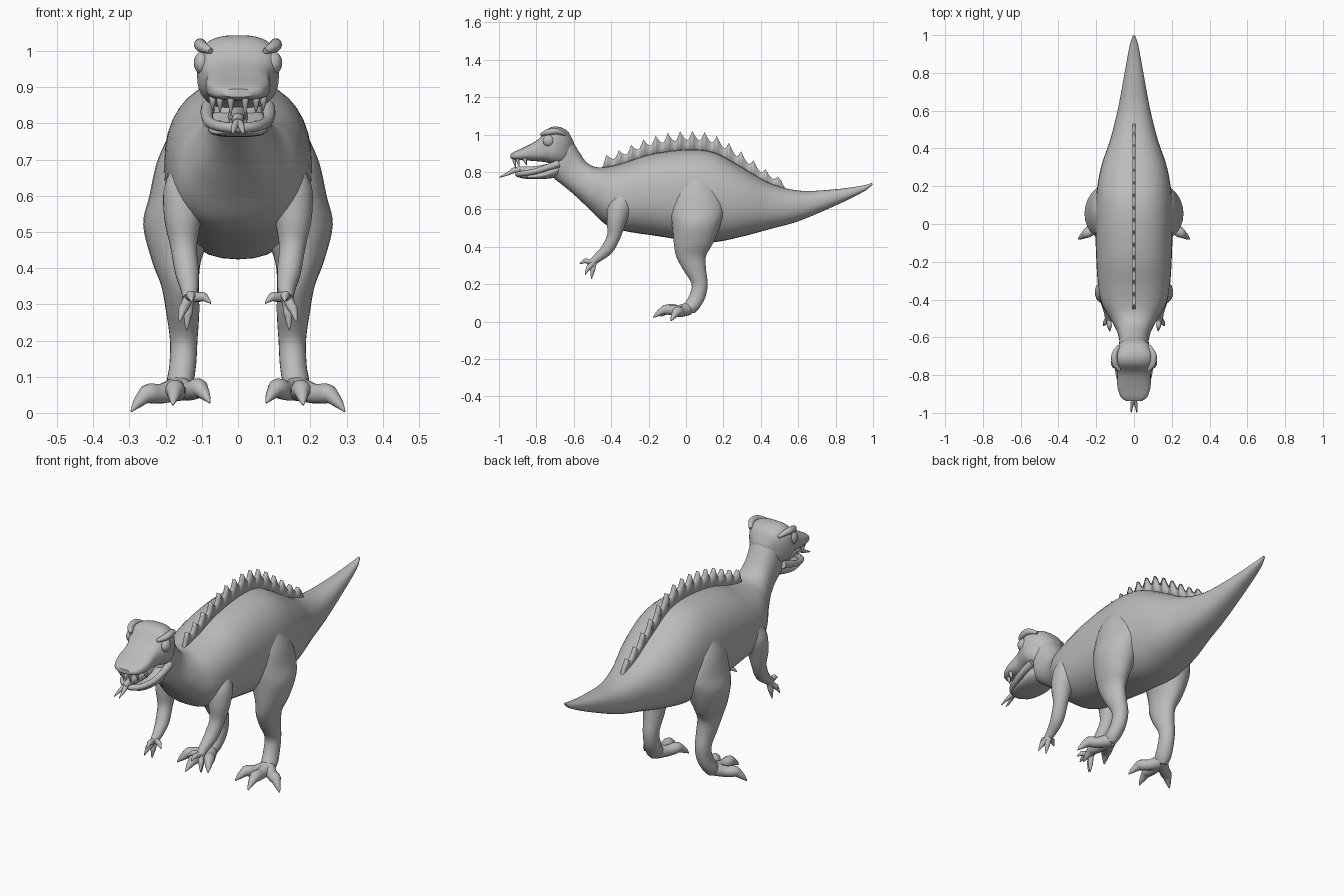
import bpy
import bmesh
import math
from mathutils import Vector

default_cube = bpy.data.objects.get("Cube")
if default_cube:
    bpy.data.objects.remove(default_cube, do_unlink=True)

grey = bpy.data.materials.new("plain grey skin")
grey.use_nodes = True
grey.diffuse_color = (0.5, 0.5, 0.5, 1)
grey.node_tree.nodes["Principled BSDF"].inputs["Base Color"].default_value = (0.5, 0.5, 0.5, 1)
parts = []


def finish(name, bm):
    """Turn a bmesh into a named object with the shared material."""
    bmesh.ops.recalc_face_normals(bm, faces=bm.faces)
    mesh = bpy.data.meshes.new(name)
    bm.to_mesh(mesh)
    bm.free()
    mesh.materials.append(grey)
    obj = bpy.data.objects.new(name, mesh)
    bpy.context.collection.objects.link(obj)
    parts.append(obj)
    return obj


def smooth_rows(rows, steps):
    """Pass a smooth spline through rows of numbers."""
    result = []
    last = len(rows) - 1
    for i in range(last):
        a, b, c, d = rows[max(i - 1, 0)], rows[i], rows[i + 1], rows[min(i + 2, last)]
        for step in range(steps):
            t = step / steps
            result.append([
                q + t * (r - p) / 2 + t * t * (p - 2.5 * q + 2 * r - s / 2)
                + t ** 3 * (1.5 * (q - r) + (s - p) / 2)
                for p, q, r, s in zip(a, b, c, d)])
    result.append(list(rows[last]))
    return result


def loft(name, rings, sides=24, squareness=2.0):
    """Skin rings given as centre, side axis and up axis."""
    bm = bmesh.new()
    loops = []
    for centre, side, up in rings:
        loop = []
        for i in range(sides):
            angle = math.tau * i / sides
            c, s = math.cos(angle), math.sin(angle)
            u = math.copysign(abs(c) ** (2 / squareness), c)
            v = math.copysign(abs(s) ** (2 / squareness), s)
            loop.append(bm.verts.new(centre + side * u + up * v))
        loops.append(loop)
    for first, second in zip(loops, loops[1:]):
        for i in range(sides):
            j = (i + 1) % sides
            bm.faces.new((first[i], first[j], second[j], second[i]))
    bm.faces.new(loops[0])
    bm.faces.new(loops[-1])
    return finish(name, bm)


def trunk(name, rows, squareness, steps=5):
    """Loft from rows of top y, top z, bottom y, bottom z, half width."""
    rings = []
    for top_y, top_z, low_y, low_z, width in smooth_rows(rows, steps):
        top, low = Vector((0, top_y, top_z)), Vector((0, low_y, low_z))
        rings.append(((top + low) / 2, Vector((width, 0, 0)), (top - low) / 2))
    return loft(name, rings, 36, squareness)


def tube(name, rows, mirror=1, steps=4, sides=14):
    """Tapered tube from rows of x, y, z, radius."""
    rows = smooth_rows(rows, steps)
    points = [Vector((x * mirror, y, z)) for x, y, z, _ in rows]
    rings, side = [], None
    for i, point in enumerate(points):
        tangent = (points[min(i + 1, len(points) - 1)] - points[max(i - 1, 0)]).normalized()
        side = tangent.orthogonal() if side is None else side - tangent * side.dot(tangent)
        side.normalize()
        radius = max(rows[i][3], 0.001)
        rings.append((point, side * radius, tangent.cross(side) * radius))
    return loft(name, rings, sides)


def digit(name, root, tip, thick, arch, mirror):
    """Toe or finger with a knuckle and a curved claw."""
    root, tip = Vector(root), Vector(tip)
    rows = []
    for t, lift, size in ((0, 0, 1.2), (0.35, 0.3, 0.95), (0.62, 1, 0.95),
                          (0.74, 0.9, 0.72), (0.88, 0.5, 0.45), (1, 0, 0.08)):
        point = root.lerp(tip, t)
        rows.append((point.x, point.y, point.z + arch * lift, thick * size))
    return tube(name, rows, mirror, 3, 12)


def ball(name, centre, scale):
    bm = bmesh.new()
    bmesh.ops.create_uvsphere(bm, u_segments=20, v_segments=12, radius=1)
    bmesh.ops.scale(bm, vec=scale, verts=bm.verts)
    bmesh.ops.translate(bm, vec=centre, verts=bm.verts)
    return finish(name, bm)


# Tail, torso and neck in one skin
body_rows = [
    (0.995, 0.742, 0.998, 0.733, 0.006), (0.94, 0.727, 0.95, 0.695, 0.023),
    (0.8, 0.708, 0.82, 0.63, 0.048), (0.61, 0.7, 0.61, 0.54, 0.085),
    (0.45, 0.74, 0.45, 0.495, 0.125), (0.3, 0.825, 0.3, 0.455, 0.175),
    (0.15, 0.905, 0.15, 0.425, 0.2), (0, 0.92, 0, 0.435, 0.205),
    (-0.19, 0.895, -0.17, 0.46, 0.2), (-0.33, 0.85, -0.33, 0.485, 0.19),
    (-0.42, 0.828, -0.43, 0.52, 0.17), (-0.48, 0.826, -0.52, 0.605, 0.125),
    (-0.53, 0.85, -0.6, 0.68, 0.09), (-0.57, 0.905, -0.66, 0.73, 0.078),
    (-0.62, 0.985, -0.71, 0.77, 0.08), (-0.65, 1.0, -0.73, 0.8, 0.05)]
trunk("body", body_rows, 2.3)

# Skull and upper jaw
trunk("head", [
    (-0.6, 0.96, -0.61, 0.87, 0.04), (-0.635, 1.02, -0.65, 0.84, 0.085),
    (-0.69, 1.043, -0.7, 0.84, 0.112), (-0.74, 1.03, -0.74, 0.85, 0.108),
    (-0.79, 0.975, -0.79, 0.857, 0.09), (-0.86, 0.935, -0.86, 0.862, 0.088),
    (-0.915, 0.91, -0.915, 0.865, 0.07), (-0.938, 0.895, -0.938, 0.873, 0.04)], 2.8)

# Lower jaw: floor and raised rim
trunk("jaw_floor", [
    (-0.64, 0.86, -0.66, 0.78, 0.05), (-0.7, 0.84, -0.71, 0.768, 0.082),
    (-0.78, 0.798, -0.78, 0.762, 0.08), (-0.86, 0.785, -0.86, 0.764, 0.06),
    (-0.895, 0.785, -0.895, 0.772, 0.03)], 2.3)
half_rim = [(0.082, -0.68, 0.845, 0.02), (0.086, -0.74, 0.825, 0.017),
            (0.078, -0.81, 0.803, 0.015), (0.05, -0.875, 0.792, 0.014)]
other_rim = [(-x, y, z, r) for x, y, z, r in reversed(half_rim)]
tube("jaw_rim", half_rim + [(0, -0.9, 0.788, 0.014)] + other_rim)

# Forked tongue
tube("tongue", [(0, -0.7, 0.82, 0.03), (0, -0.82, 0.808, 0.022),
                (0, -0.9, 0.812, 0.017), (0, -0.935, 0.803, 0.013)])

# Jagged crest along the spine
spine = [(row[0], row[1]) for row in smooth_rows(body_rows, 5)]


def spine_height(y):
    for (y1, z1), (y2, z2) in zip(spine, spine[1:]):
        if y2 <= y <= y1:
            return z1 + (z2 - z1) * (y - y1) / (y2 - y1)


bm = bmesh.new()
spikes, samples, start, length = 15, 10, -0.45, 0.98
previous = None
for i in range(spikes * samples + 1):
    y = start + length * i / (spikes * samples)
    t = (i % samples) / samples
    rise = t / 0.4 if t < 0.4 else (1 - t) / 0.6
    height = 0.05 + 0.05 * max(0, 1 - (y / 0.5) ** 2)
    height *= 0.5 + 0.5 * rise ** 1.6
    height *= min(1, i / 3, (spikes * samples - i) / 3)
    z = spine_height(y)
    pair = [bm.verts.new((0, y, z - 0.02)), bm.verts.new((0, y, z + height))]
    if previous:
        bm.faces.new((previous[0], pair[0], pair[1], previous[1]))
    previous = pair
crest = finish("back_crest", bm)
solidify = crest.modifiers.new("thickness", "SOLIDIFY")
solidify.thickness = 0.018
solidify.offset = 0

# Paired parts
for label, m in (("left", 1), ("right", -1)):
    # Face details
    ball(label + "_eye", (0.1 * m, -0.735, 0.967), (0.022, 0.03, 0.031))
    tube(label + "_brow", [(0.075, -0.775, 1.0, 0.008), (0.1, -0.74, 1.012, 0.016),
                           (0.103, -0.69, 1.018, 0.016), (0.08, -0.645, 1.0, 0.008)], m)
    tube(label + "_tongue_tip", [(0, -0.92, 0.807, 0.012), (0.01, -0.955, 0.79, 0.009),
                                 (0.015, -0.999, 0.771, 0.002)], m)
    for k, (x, y, drop) in enumerate(((0.02, -0.918, 0.04), (0.05, -0.9, 0.03),
                                      (0.07, -0.86, 0.025))):
        tube(f"{label}_upper_tooth_{k}", [(x, y, 0.875, 0.01), (x, y, 0.86, 0.009),
                                          (x, y + 0.008, 0.86 - drop, 0.001)], m)
        tube(f"{label}_lower_tooth_{k}", [(x, y + 0.03, 0.79, 0.008),
                                          (x, y + 0.03, 0.795 + drop / 2, 0.001)], m)

    # Hind leg with a broad thigh
    leg = [(0.165, 0.05, 0.76, 0.03, 0.05), (0.15, 0.055, 0.69, 0.075, 0.12),
           (0.155, 0.06, 0.6, 0.09, 0.145), (0.165, 0.055, 0.52, 0.097, 0.13),
           (0.17, 0.04, 0.42, 0.068, 0.105), (0.16, 0.027, 0.35, 0.052, 0.08),
           (0.153, 0.045, 0.28, 0.046, 0.062), (0.15, 0.073, 0.2, 0.038, 0.043),
           (0.153, 0.058, 0.13, 0.037, 0.045), (0.162, 0.025, 0.075, 0.036, 0.048),
           (0.164, 0.015, 0.045, 0.02, 0.03)]
    loft(label + "_hind_leg", [
        (Vector((x * m, y, z)), Vector((rx, 0, 0)), Vector((0, ry, 0)))
        for x, y, z, rx, ry in smooth_rows(leg, 5)])

    # Toes
    for name, tip in (("outer", (0.295, -0.08, 0.004)), ("middle", (0.18, -0.175, 0.022)),
                      ("inner", (0.078, -0.135, 0.028))):
        digit(f"{label}_{name}_toe", (0.165, 0.01, 0.068), tip, 0.029, 0.025, m)

    # Arm and fingers
    tube(label + "_arm", [(0.135, -0.33, 0.68, 0.045), (0.142, -0.355, 0.61, 0.064),
                          (0.152, -0.372, 0.54, 0.053), (0.15, -0.385, 0.46, 0.037),
                          (0.141, -0.42, 0.39, 0.033), (0.134, -0.468, 0.345, 0.025),
                          (0.134, -0.505, 0.315, 0.019)], m, 5, 20)
    for name, tip in (("inner", (0.075, -0.525, 0.302)), ("front", (0.128, -0.568, 0.308)),
                      ("lower", (0.142, -0.505, 0.228)), ("outer", (0.162, -0.54, 0.25))):
        digit(f"{label}_{name}_finger", (0.134, -0.49, 0.325), tip, 0.014, 0.01, m)

# Smooth shading with crisp edges
bpy.ops.object.select_all(action="DESELECT")
for part in parts:
    part.select_set(True)
bpy.context.view_layer.objects.active = parts[0]
bpy.ops.object.shade_smooth_by_angle(angle=math.radians(50))
